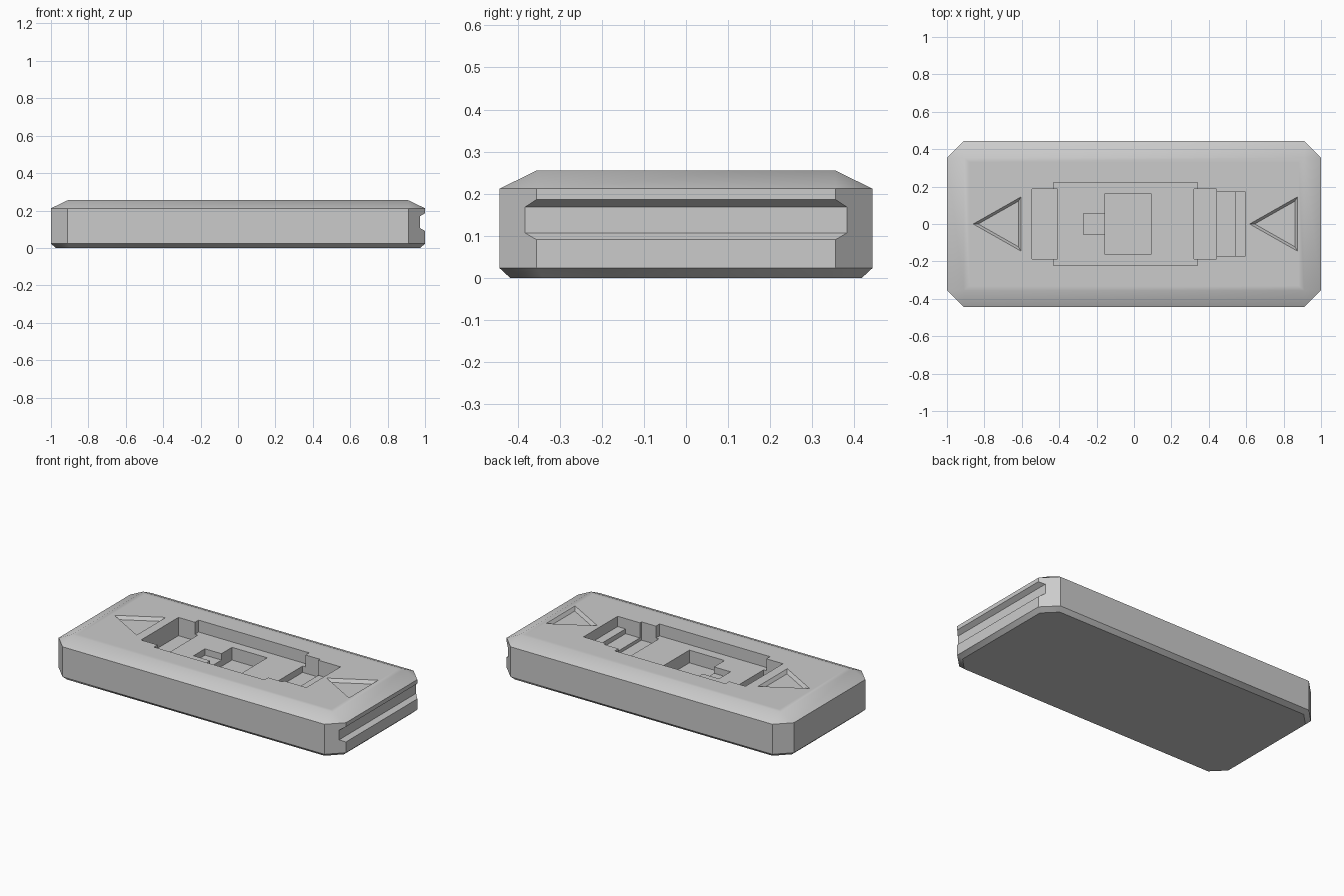
import bpy, bmesh
from math import radians

cube = bpy.data.objects.get("Cube")
if cube:
    bpy.data.objects.remove(cube, do_unlink=True)

grey = bpy.data.materials.new("plain grey")
grey.use_nodes = True
grey.diffuse_color = (0.6, 0.6, 0.6, 1)
grey.node_tree.nodes["Principled BSDF"].inputs["Base Color"].default_value = (0.6, 0.6, 0.6, 1)


def loft(name, rings):
    """Closed solid through rings that share a point count."""
    bm = bmesh.new()
    loops = [[bm.verts.new(p) for p in ring] for ring in rings]
    n = len(loops[0])
    for low, high in zip(loops, loops[1:]):
        for i in range(n):
            j = (i + 1) % n
            bm.faces.new((low[i], low[j], high[j], high[i]))
    bm.faces.new(loops[0][::-1])
    bm.faces.new(loops[-1])
    bmesh.ops.remove_doubles(bm, verts=bm.verts, dist=0.0005)
    bmesh.ops.recalc_face_normals(bm, faces=bm.faces)
    mesh = bpy.data.meshes.new(name)
    bm.to_mesh(mesh)
    bm.free()
    mesh.materials.append(grey)
    obj = bpy.data.objects.new(name, mesh)
    bpy.context.collection.objects.link(obj)
    return obj


def octagon(x, y, cut, z):
    """Rectangle with clipped corners; a zero cut gives a plain rectangle."""
    quarter = [(x, y - cut), (x - cut, y)]
    pts = []
    for sx, sy in ((1, 1), (-1, 1), (-1, -1), (1, -1)):
        order = quarter if sx * sy > 0 else quarter[::-1]
        pts += [(sx * px, sy * py, z) for px, py in order]
    return pts


def carve(body, cutter):
    bpy.context.view_layer.objects.active = body
    mod = body.modifiers.new("carve", 'BOOLEAN')
    mod.operation, mod.solver, mod.object = 'DIFFERENCE', 'EXACT', cutter
    bpy.ops.object.modifier_apply(modifier=mod.name)
    bpy.data.objects.remove(cutter, do_unlink=True)


def pocket(x0, x1, half, floor):
    rect = [(x0, -half), (x1, -half), (x1, half), (x0, half)]
    return loft("pocket", [[(x, y, z) for x, y in rect] for z in (floor, 0.3)])


# Body with clipped corners and chamfered top and bottom
TOP = 0.255
body = loft("case_body", [
    octagon(0.975, 0.418, 0.08, 0),
    octagon(1, 0.443, 0.088, 0.023),
    octagon(1, 0.443, 0.088, 0.212),
    octagon(0.91, 0.355, 0, TOP),
    octagon(0.88, 0.33, 0, TOP),
])

# Groove across the end
profile = [(1.03, 0.206), (0.972, 0.168), (0.972, 0.107), (1.03, 0.073)]
carve(body, loft("groove", [[(x, y, z) for x, z in profile] for y in (-0.6, 0.6)]))

# Stepped recess in the top: x start, x end, half width, floor height
for dims in ((-0.43, 0.34, 0.222, 0.18),
             (-0.545, -0.41, 0.186, 0.14),
             (0.32, 0.44, 0.186, 0.14),
             (0.43, 0.54, 0.17, 0.16),
             (0.43, 0.595, 0.17, 0.19),
             (-0.155, 0.09, 0.162, 0.1),
             (-0.27, -0.1, 0.057, 0.14)):
    carve(body, pocket(*dims))

# Arrow recesses with sloping walls
for tip in (-0.86, 0.618):
    centre = tip + 0.17

    def triangle(scale, z):
        pts = [(tip, 0), (tip + 0.256, -0.145), (tip + 0.256, 0.145)]
        return [(centre + (x - centre) * scale, y * scale, z) for x, y in pts]
    carve(body, loft("arrow", [triangle(0.84, TOP - 0.02), triangle(1, TOP),
                               triangle(1, 0.3)]))

# Soft top edge, crisp everywhere else
bpy.ops.object.select_all(action='DESELECT')
body.select_set(True)
bpy.context.view_layer.objects.active = body
bpy.ops.object.shade_smooth_by_angle(angle=radians(30))
